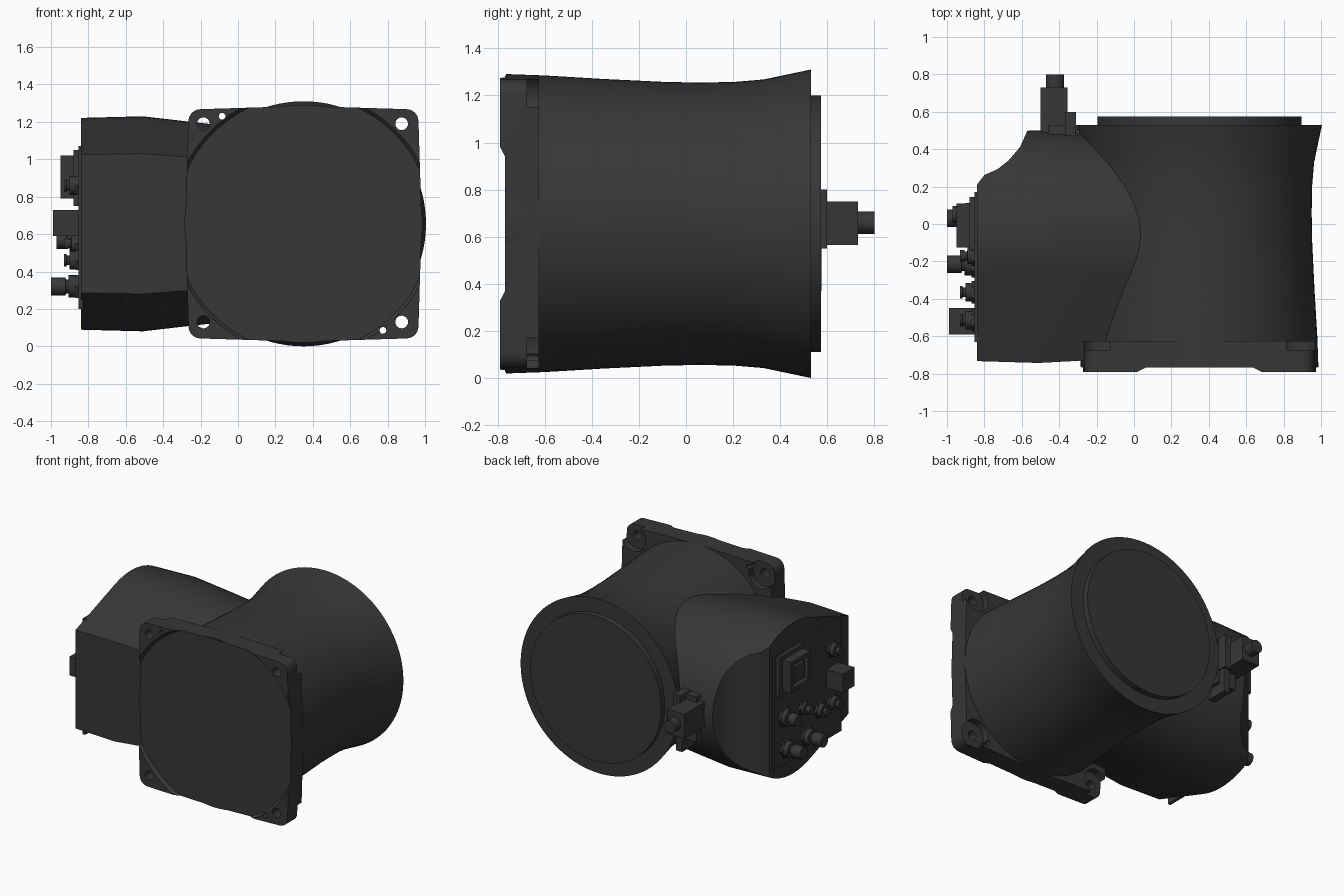
import bpy, bmesh, math
from mathutils import Vector

old = bpy.data.objects.get("Cube")
if old:
    bpy.data.objects.remove(old, do_unlink=True)

mat = bpy.data.materials.new("charcoal")
mat.use_nodes = True
COL = (0.038, 0.038, 0.038, 1)
mat.diffuse_color = COL
bsdf = mat.node_tree.nodes["Principled BSDF"]
bsdf.inputs["Base Color"].default_value = COL
bsdf.inputs["Roughness"].default_value = 0.6

CX, CZ = 0.35, 0.655      # axis of the main barrel


def loft(name, rings):
    """Skin a list of equal-length point rings and cap both ends."""
    bm = bmesh.new()
    vs = [[bm.verts.new(p) for p in ring] for ring in rings]
    n = len(vs[0])
    for a, b in zip(vs, vs[1:]):
        for i in range(n):
            j = (i + 1) % n
            bm.faces.new((a[i], a[j], b[j], b[i]))
    bm.faces.new(vs[0])
    bm.faces.new(vs[-1])
    bmesh.ops.recalc_face_normals(bm, faces=bm.faces)
    me = bpy.data.meshes.new(name)
    bm.to_mesh(me)
    bm.free()
    me.materials.append(mat)
    ob = bpy.data.objects.new(name, me)
    bpy.context.collection.objects.link(ob)
    return ob


def turned(name, axis, centre, profile, n=24):
    """Round part along x or y; profile holds (position, radius) pairs."""
    rings = []
    for t, r in profile:
        ring = []
        for i in range(n):
            a = 2 * math.pi * i / n
            u, v = centre[0] + r * math.cos(a), centre[1] + r * math.sin(a)
            ring.append((t, u, v) if axis == "x" else (u, t, v))
        rings.append(ring)
    return loft(name, rings)


def box(name, x, y, z):
    return loft(name, [[(k, y[0], z[0]), (k, y[1], z[0]), (k, y[1], z[1]), (k, y[0], z[1])]
                       for k in x])


def cut(ob, cutters):
    """Subtract the cutters, bake the result and remove the helpers."""
    for c in cutters:
        c.hide_render = True
        m = ob.modifiers.new("cut", "BOOLEAN")
        m.operation = "DIFFERENCE"
        m.solver = "EXACT"
        m.object = c
    dg = bpy.context.evaluated_depsgraph_get()
    me = bpy.data.meshes.new_from_object(ob.evaluated_get(dg))
    ob.modifiers.clear()
    ob.data = me
    for c in cutters:
        bpy.data.objects.remove(c, do_unlink=True)


def smooth(ob, angle=30):
    bpy.ops.object.select_all(action="DESELECT")
    ob.select_set(True)
    bpy.context.view_layer.objects.active = ob
    bpy.ops.object.shade_smooth_by_angle(angle=math.radians(angle))


# Waisted main barrel with a cap on its back end
barrel = turned("barrel", "y", (CX, CZ),
                [(-0.765, 0.636), (-0.6, 0.63), (-0.35, 0.615), (-0.08, 0.602), (0.06, 0.6),
                 (0.2, 0.602), (0.33, 0.613), (0.43, 0.634), (0.53, 0.655)], 96)
cap = turned("barrel_cap", "y", (CX, CZ), [(0.5, 0.545), (0.574, 0.545)], 96)

# Square mounting flange with rounded corners and slightly bowed sides
outline = []
for q in range(4):
    base = q * math.pi / 2
    for i in range(7):
        a = base + math.pi / 2 * i / 6
        sx = 1 if q in (0, 3) else -1
        sz = 1 if q < 2 else -1
        outline.append((CX + sx * 0.55 + 0.065 * math.cos(a), CZ + sz * 0.548 + 0.065 * math.sin(a)))
    m = base + math.pi / 2
    outline.append((CX + 0.632 * math.cos(m), CZ + 0.63 * math.sin(m)))
flange = loft("mounting_flange", [[(x, y, z) for x, z in outline] for y in (-0.79, -0.625)])
cutters = [turned("pad_cutter", "y", (CX, CZ), [(-0.83, 0.735), (-0.768, 0.685)], 96)]
for sx in (-1, 1):
    for sz in (-1, 1):
        c = (CX - 0.005 + sx * 0.53, CZ + 0.005 + sz * 0.53)
        cutters.append(turned("bolt_cutter", "y", c, [(-0.9, 0.034), (-0.5, 0.034)]))
        cutters.append(turned("pocket_cutter", "y", c, [(-0.675, 0.1), (-0.5, 0.1)], 32))
for c in ((-0.085, 1.23), (0.775, 0.085)):
    cutters.append(turned("pin_cutter", "y", c, [(-0.9, 0.018), (-0.5, 0.018)], 16))
cut(flange, cutters)

# Side housing: round at the back, chamfered to a flat front, tapering into the barrel
R, HY = 0.575, -0.075
section = [(R * math.cos(a), R * math.sin(a))
           for a in (math.radians(-109.7 + 219.4 * i / 48) for i in range(49))]
section += [(-0.668, 0.375), (-0.668, -0.375)]
housing = loft("side_housing",
               [[(x, HY + s * f * u, CZ + s * v) for u, v in section]
                for x, s, f in ((-0.84, 0.985, 1), (-0.51, 1.0, 1), (-0.27, 0.952, 1.03),
                                (0.0, 0.9, 1.05), (0.25, 0.83, 1.05))])
slope = [(-0.84, 0.21), (-0.8, 0.262), (-0.73, 0.293), (-0.67, 0.34), (-0.61, 0.41),
         (-0.565, 0.51), (-0.56, 0.8), (-1.1, 0.8), (-1.1, 0.21)]
cut(housing, [loft("slope_cutter", [[(x, y, z) for x, y in slope] for z in (-0.3, 1.6)])])

# Connector panel on the end of the housing
plate = box("connector_panel", (-0.852, -0.83), (-0.63, 0.17), (0.2, 1.07))

# Power inlet: frame, raised rim and socket
inlet_frame = box("inlet_frame", (-0.88, -0.84), (-0.14, 0.145), (0.75, 1.05))
inlet_rim = box("inlet_rim", (-0.95, -0.87), (-0.125, 0.11), (0.79, 1.02))
cut(inlet_rim, [box("inlet_cutter", (-1.0, -0.915), (-0.095, 0.08), (0.82, 0.99))])
box("inlet_socket", (-0.94, -0.9), (-0.065, 0.05), (0.85, 0.96))

# Square network port
box("square_port", (-0.99, -0.84), (-0.59, -0.45), (0.59, 0.73))

# Round sockets: y, z, tip position, tip radius, collar radius, collar position
for name, y, z, tip, r, rc, xc in (
        ("long_socket_inner", 0.03, 0.32, -1.0, 0.047, 0.06, -0.905),
        ("long_socket_outer", -0.215, 0.32, -1.0, 0.047, 0.06, -0.905),
        ("mid_socket", 0.05, 0.565, -0.97, 0.045, 0.062, -0.9),
        ("small_socket_inner", -0.17, 0.55, -0.93, 0.03, 0.045, -0.89),
        ("small_socket_centre", -0.365, 0.46, -0.93, 0.033, 0.05, -0.9),
        ("small_socket_outer", -0.515, 0.46, -0.93, 0.033, 0.05, -0.9),
        ("upper_socket", -0.515, 0.86, -0.93, 0.033, 0.05, -0.9)):
    smooth(turned(name, "x", (y, z),
                  [(-0.84, rc), (xc, rc), (xc - 0.002, r * 0.8), (xc - 0.015, r * 0.8),
                   (xc - 0.017, r), (tip, r)]))
    turned(name + "_base", "x", (y, z), [(-0.84, rc * 1.2), (-0.868, rc * 1.2)], 6)

# Cable plug on the back of the housing
box("plug_body", (-0.5, -0.355), (0.42, 0.73), (0.565, 0.75))
box("plug_flange", (-0.37, -0.31), (0.36, 0.6), (0.55, 0.8))
box("plug_bracket", (-0.37, -0.32), (0.36, 0.575), (0.37, 0.56))
box("plug_foot", (-0.46, -0.3), (0.36, 0.53), (0.45, 0.79))
plug_tip = turned("plug_tip", "y", (-0.422, 0.66), [(0.7, 0.048), (0.8, 0.048)])

for ob in (barrel, cap, flange, housing, plug_tip):
    smooth(ob)
